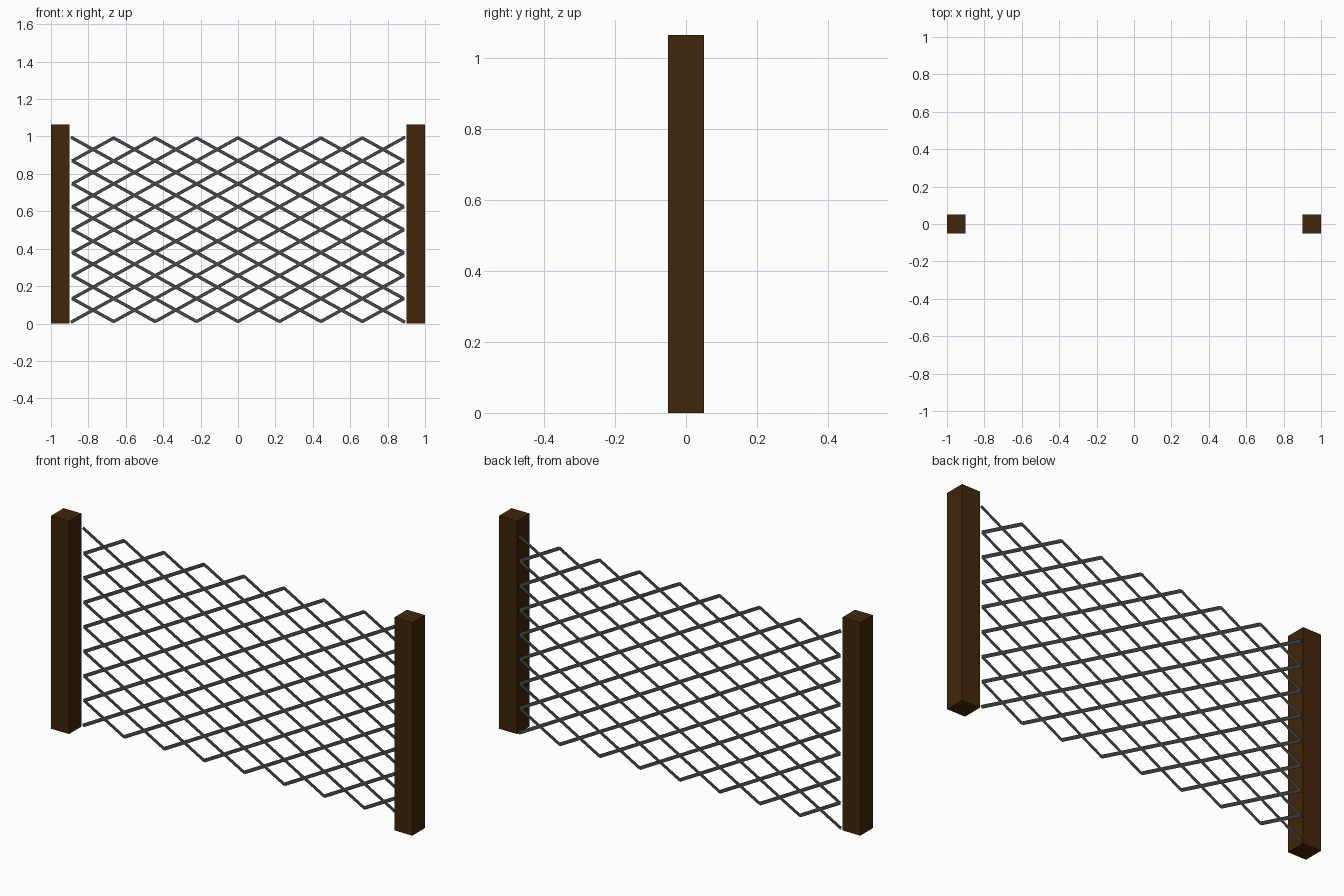
import bpy, bmesh
from mathutils import Vector

if "Cube" in bpy.data.objects:
    bpy.data.objects.remove(bpy.data.objects["Cube"])


def material(name, rgb):
    m = bpy.data.materials.new(name)
    m.diffuse_color = (*rgb, 1)
    m.use_nodes = True
    m.node_tree.nodes["Principled BSDF"].inputs["Base Color"].default_value = m.diffuse_color
    return m


def finish(bm, name, mat):
    me = bpy.data.meshes.new(name)
    bm.to_mesh(me)
    bm.free()
    me.materials.append(mat)
    ob = bpy.data.objects.new(name, me)
    bpy.context.collection.objects.link(ob)
    return ob


wood = material("dark_wood", (0.054, 0.019, 0.003))
metal = material("dark_metal", (0.065, 0.065, 0.067))

# Square end posts
POST, HEIGHT = 0.1, 1.065
for side, sx in (("left", -1), ("right", 1)):
    bm = bmesh.new()
    bmesh.ops.create_cube(bm, size=1)
    bmesh.ops.scale(bm, vec=(POST, POST, HEIGHT), verts=bm.verts)
    bmesh.ops.translate(bm, vec=(sx * 0.95, 0, HEIGHT / 2), verts=bm.verts)
    finish(bm, side + "_post", wood)

# Flat diamond lattice near the back plane of the posts
N = 8
X0, Z0, DX, DZ = -0.886, 0.0105, 0.2215, 0.1227
HALF, Y = 0.0085, 0.049


def strip(bm, a, b, extra):
    d = (b - a).normalized()
    n = Vector((-d.z, 0, d.x)) * HALF
    a, b = a - d * extra, b + d * extra
    bm.faces.new([bm.verts.new(p) for p in (a - n, b - n, b + n, a + n)])


bm = bmesh.new()
for k in range(1 - N, N):
    i, j, length = max(0, k), max(0, -k), N - abs(k)
    extra = 0.008 if k == 0 else 0.002
    a = Vector((X0 + i * DX, Y, Z0 + j * DZ))
    b = a + Vector((length * DX, 0, length * DZ))
    strip(bm, a, b, extra)
    # Mirrored falling strip
    a.x, b.x = -a.x, -b.x
    strip(bm, b, a, extra)
finish(bm, "wire_lattice", metal)
